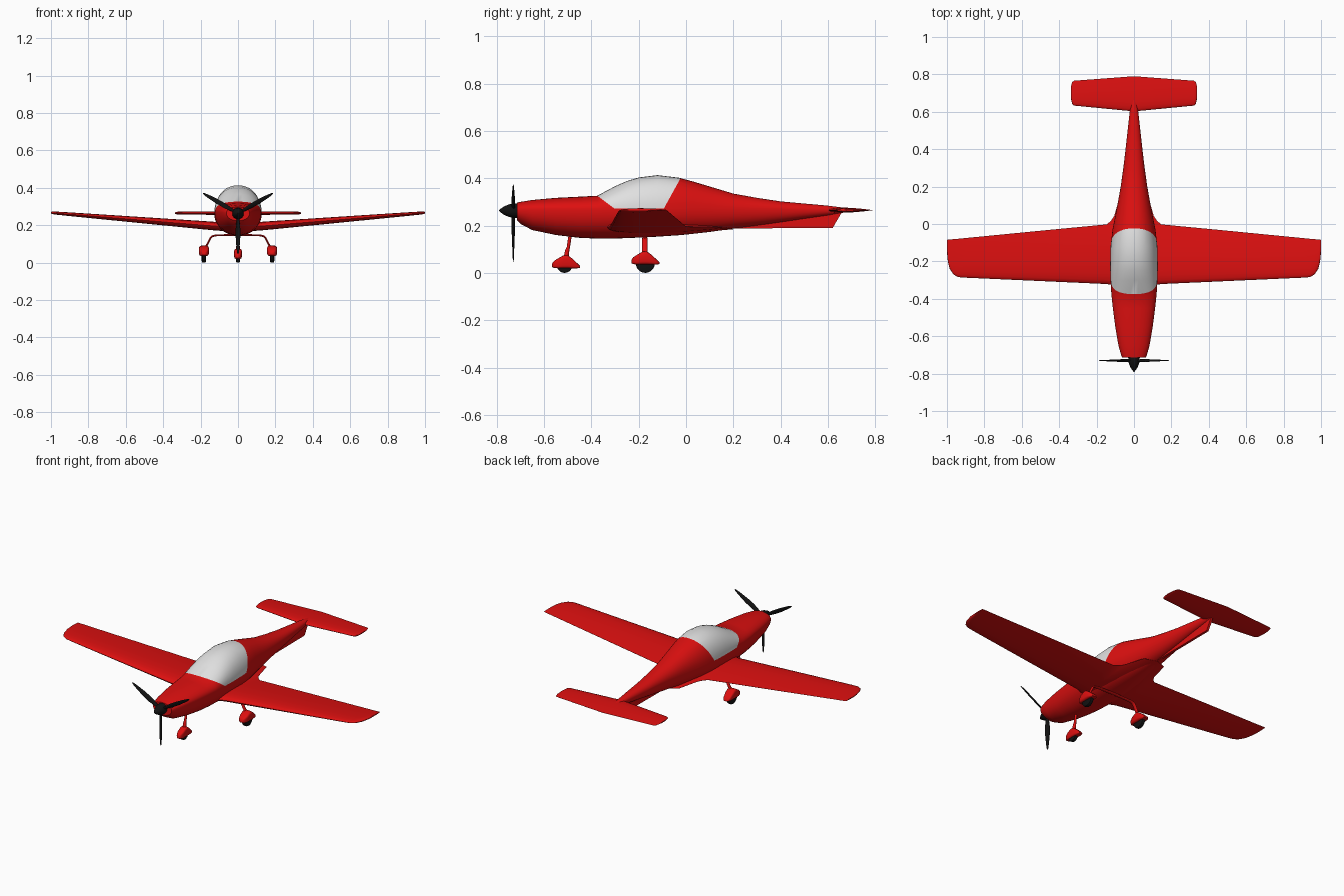
import bpy, bmesh, math
from mathutils import Vector, Matrix

if "Cube" in bpy.data.objects:
    bpy.data.objects.remove(bpy.data.objects["Cube"])


def material(name, rgb):
    m = bpy.data.materials.new(name)
    m.diffuse_color = (*rgb, 1)
    m.use_nodes = True
    m.node_tree.nodes["Principled BSDF"].inputs["Base Color"].default_value = m.diffuse_color
    return m


RED = material("red paint", (0.72, 0.005, 0.005))
GREY = material("canopy grey", (0.75, 0.75, 0.75))
BLACK = material("black", (0.006, 0.006, 0.006))


def finish(name, bm, mats, angle=35, mirror=False):
    bmesh.ops.recalc_face_normals(bm, faces=bm.faces)
    me = bpy.data.meshes.new(name)
    bm.to_mesh(me)
    bm.free()
    for m in mats:
        me.materials.append(m)
    ob = bpy.data.objects.new(name, me)
    bpy.context.collection.objects.link(ob)
    bpy.ops.object.select_all(action='DESELECT')
    ob.select_set(True)
    bpy.context.view_layer.objects.active = ob
    bpy.ops.object.shade_smooth_by_angle(angle=math.radians(angle))
    if mirror:
        ob.modifiers.new("mirror", 'MIRROR')
    return ob


def loft(rings, cap_start=True, cap_end=True):
    bm = bmesh.new()
    vs = [[bm.verts.new(p) for p in r] for r in rings]
    n = len(vs[0])
    for a, b in zip(vs, vs[1:]):
        for i in range(n):
            j = (i + 1) % n
            bm.faces.new((a[i], a[j], b[j], b[i]))
    if cap_start:
        bm.faces.new(vs[0])
    if cap_end:
        bm.faces.new(vs[-1])
    return bm


def oval(y, hw, zt, zb, zm, power=2.0, n=40, x=0):
    """Cross-section in the xz plane with separate upper and lower halves."""
    pts = []
    for i in range(n):
        a = 2 * math.pi * i / n
        c, s = math.cos(a), math.sin(a)
        px = math.copysign(abs(c) ** (2 / power), c) * hw
        pz = math.copysign(abs(s) ** (2 / power), s)
        pts.append((x + px, y, zm + pz * ((zt - zm) if s > 0 else (zm - zb))))
    return pts


def airfoil(x, le, te, z, thick, n=12):
    """Wing section in the yz plane, leading edge at y = le."""
    def half(t):
        return thick * 5 * (.2969 * t ** .5 - .126 * t - .3516 * t * t
                            + .2843 * t ** 3 - .1015 * t ** 4)
    ts = [(1 - math.cos(math.pi * i / n)) / 2 for i in range(n + 1)]
    up = [(x, le + (te - le) * t, z + half(t)) for t in reversed(ts)]
    low = [(x, le + (te - le) * t, z - half(t)) for t in ts[1:]]
    return up + low


def disc(x, y, z, r, n=28):
    return [(x, y + r * math.cos(2 * math.pi * i / n),
             z + r * math.sin(2 * math.pi * i / n)) for i in range(n)]


# Fuselage: y, half width, top, bottom
body = [(-.715, .062, .297, .224), (-.70, .069, .300, .207), (-.65, .083, .308, .181),
        (-.55, .100, .317, .160), (-.45, .113, .322, .148), (-.375, .121, .326, .145),
        (-.30, .125, .366, .145), (-.25, .127, .388, .147), (-.20, .127, .403, .149),
        (-.12, .125, .413, .153), (-.03, .115, .402, .159), (.03, .103, .386, .165),
        (.10, .089, .365, .173), (.20, .071, .335, .187), (.30, .057, .317, .200),
        (.40, .045, .302, .214), (.50, .034, .293, .229), (.60, .023, .284, .243),
        (.67, .010, .275, .255)]
bm = loft([oval(y, w, t, b, .265, 2.15) for y, w, t, b in body])

# Canopy: cut its front, rear and lower edges into the fuselage skin
planes = [(Vector((0, -.375, .326)), Vector((0, .056, .075))),
          (Vector((0, -.022, .402)), Vector((0, -.127, .07))),
          (Vector((0, 0, .271)), Vector((0, 0, 1)))]
for co, no in planes:
    bmesh.ops.bisect_plane(bm, geom=bm.verts[:] + bm.edges[:] + bm.faces[:],
                           dist=1e-5, plane_co=co, plane_no=no.normalized())
for f in bm.faces:
    c = f.calc_center_median()
    f.material_index = int(all((c - co).dot(no) > 0 for co, no in planes))
finish("fuselage_with_canopy", bm, [RED, GREY])

# Wings with root fillet and rounded tip: x, leading edge, trailing edge, thickness
wing = [(0, -.335, .20, .045), (.07, -.335, .17, .046), (.105, -.333, .045, .046),
        (.122, -.325, .018, .046), (.145, -.321, -.002, .046), (.50, -.305, -.036, .034),
        (.90, -.287, -.075, .020), (.94, -.284, -.079, .018), (.965, -.270, -.081, .017),
        (.985, -.240, -.083, .015), (.995, -.200, -.084, .012), (1.0, -.150, -.085, .006)]
bm = loft([airfoil(x, le, te, .185 + .082 * x, th) for x, le, te, th in wing], cap_start=False)
finish("wings", bm, [RED], 40, True)

# Horizontal tail
tail = [(0, .602, .79, .022), (.32, .633, .766, .015), (.33, .640, .760, .013),
        (.337, .670, .735, .006)]
bm = loft([airfoil(x, le, te, .265, th) for x, le, te, th in tail], cap_start=False)
finish("horizontal_tail", bm, [RED], 40, True)

# Ventral fin
fin = [(.10, .187), (.62, .190), (.66, .258), (.40, .235), (.10, .20)]
finish("ventral_fin", loft([[(x, y, z) for y, z in fin] for x in (-.007, .007)]), [RED])


# Wheel fairings: y offset, half width factor, top, bottom
def fairing(name, x, y, base, hw, mirror):
    prof = [(-.060, .35, .020, .006), (-.052, .7, .031, .002), (-.035, .95, .042, 0),
            (-.012, 1, .055, 0), (.005, 1, .056, 0), (.025, .95, .042, 0),
            (.045, .8, .023, 0), (.058, .5, .010, .002)]
    bm = loft([oval(y + dy, hw * w, base + t, base + b, base + (t + b) / 2, 4, 24, x)
               for dy, w, t, b in prof])
    finish(name, bm, [RED], 50, mirror)


def wheel(name, x, y, r, mirror):
    rings = [disc(x + dx, y, r, k * r) for dx, k in
             ((-.012, .75), (-.009, .96), (-.004, 1), (.004, 1), (.009, .96), (.012, .75))]
    finish(name, loft(rings), [BLACK], 50, mirror)


fairing("main_wheel_fairing", .182, -.171, .035, .027, True)
wheel("main_wheel", .182, -.172, .040, True)
fairing("nose_wheel_fairing", 0, -.506, .019, .021, False)
wheel("nose_wheel", 0, -.513, .033, False)

# Main gear leg: flat spring bent out and down (x, z, section direction)
path = [(0, .148), (.115, .146), (.135, .142), (.147, .132), (.160, .105), (.176, .078)]
rings = []
for i, (x, z) in enumerate(path):
    a, b = path[max(i - 1, 0)], path[min(i + 1, len(path) - 1)]
    t = Vector((b[0] - a[0], 0, b[1] - a[1])).normalized()
    nrm = Vector((-t.z, 0, t.x)) * .005
    p = Vector((x, -.174, z))
    rings.append([p + nrm * math.sin(k * math.pi / 6) + Vector((0, .011 * math.cos(k * math.pi / 6), 0))
                  for k in range(12)])
finish("main_gear_leg", loft(rings, cap_start=False), [RED], 40, True)

# Nose gear leg
leg = [(-.507, .06, .011), (-.502, .095, .009), (-.497, .11, .007), (-.488, .17, .007)]
rings = [[(r * math.cos(k * math.pi / 8), y + r * math.sin(k * math.pi / 8), z) for k in range(16)]
         for y, z, r in leg]
finish("nose_gear_leg", loft(rings), [RED])

# Spinner
HUB = Vector((0, -.73, .263))
spin = [(-.79, .002), (-.783, .008), (-.77, .017), (-.75, .026), (-.735, .030), (-.71, .031)]
finish("spinner", loft([oval(y, r, HUB.z + r, HUB.z - r, HUB.z, 2, 28) for y, r in spin]), [BLACK])

# Propeller blades: radius, chord, thickness, twist in degrees
blade = [(.015, .014, .012, 45), (.04, .019, .010, 38), (.08, .028, .007, 28),
         (.13, .026, .005, 22), (.18, .018, .004, 17), (.21, .010, .003, 15), (.217, .004, .002, 15)]
for i, deg in enumerate((180, 60, -60)):
    turn = Matrix.Rotation(math.radians(deg), 4, 'Y')
    rings = []
    for r, c, th, tw in blade:
        twist = Matrix.Rotation(math.radians(tw), 4, 'Z')
        rings.append([HUB + turn @ twist @ Vector((c / 2 * math.cos(k * math.pi / 6),
                                                   th / 2 * math.sin(k * math.pi / 6), r))
                      for k in range(12)])
    finish("propeller_blade_%d" % (i + 1), loft(rings), [BLACK], 50)
